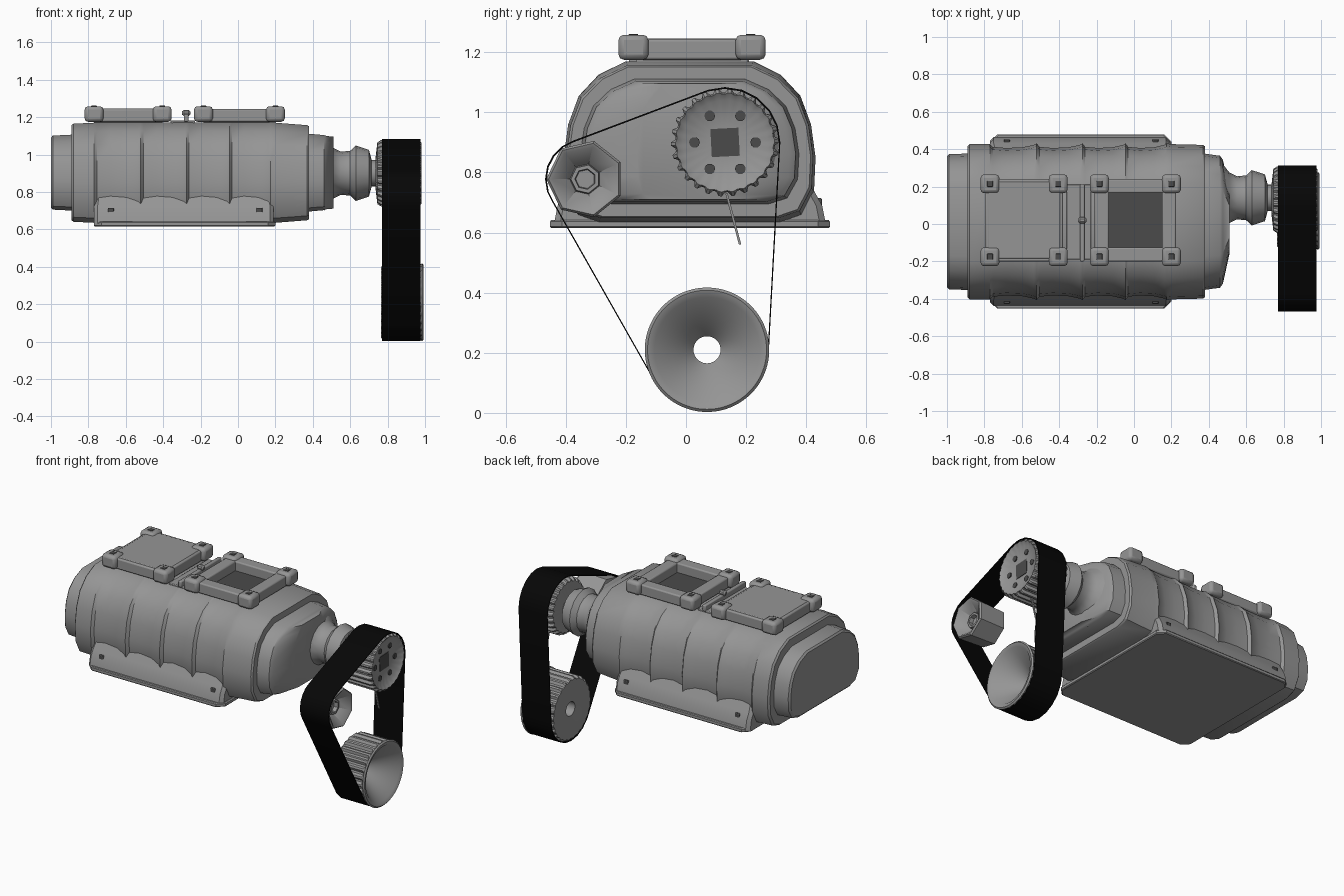
import bpy, bmesh, math
from mathutils import Vector, geometry

if "Cube" in bpy.data.objects:
    bpy.data.objects.remove(bpy.data.objects["Cube"])

def material(name, v):
    m = bpy.data.materials.new(name)
    m.diffuse_color = (v, v, v, 1)
    m.use_nodes = True
    m.node_tree.nodes["Principled BSDF"].inputs["Base Color"].default_value = m.diffuse_color
    return m

METAL = material("cast_grey", 0.30)
DARK = material("dark_grey", 0.07)
BLACK = material("belt_black", 0.002)

def finish(name, bm, mat, angle=35, bevel=0):
    bmesh.ops.recalc_face_normals(bm, faces=bm.faces)
    me = bpy.data.meshes.new(name)
    bm.to_mesh(me)
    bm.free()
    ob = bpy.data.objects.new(name, me)
    bpy.context.collection.objects.link(ob)
    me.materials.append(mat)
    if bevel:
        b = ob.modifiers.new("bevel", 'BEVEL')
        b.width, b.segments = bevel, 2
    bpy.ops.object.select_all(action='DESELECT')
    ob.select_set(True)
    bpy.context.view_layer.objects.active = ob
    bpy.ops.object.shade_smooth_by_angle(angle=math.radians(angle))
    return ob

def box(name, x, y, z, mat=METAL, bevel=0.008):
    bm = bmesh.new()
    bmesh.ops.create_cube(bm, size=1)
    for v in bm.verts:
        v.co = [a + (b - a) * (c + 0.5) for (a, b), c in zip((x, y, z), v.co)]
    return finish(name, bm, mat, 35, bevel)

def loft(name, rings, mat=METAL, angle=35, caps=True, closed=False):
    bm = bmesh.new()
    vs = [[bm.verts.new(p) for p in r] for r in rings]
    pairs = list(zip(vs, vs[1:])) + ([(vs[-1], vs[0])] if closed else [])
    for a, b in pairs:
        for i in range(len(a)):
            j = (i + 1) % len(a)
            bm.faces.new((a[i], a[j], b[j], b[i]))
    if caps and not closed:
        bm.faces.new(vs[0])
        bm.faces.new(vs[-1])
    return finish(name, bm, mat, angle)

def circle(x, c, r, n, turn=0):
    return [(x, c[0] + r * math.cos(turn + math.tau * i / n),
             c[1] + r * math.sin(turn + math.tau * i / n)) for i in range(n)]

def lathe(name, c, profile, n, mat=METAL, turn=0, closed=False, angle=35):
    return loft(name, [circle(x, c, r, n, turn) for x, r in profile], mat, angle, True, closed)

# Case cross-section, mirrored left to right
HALF = [(0.21, 1.17), (0.30, 1.125), (0.365, 1.055), (0.40, 0.96), (0.415, 0.85),
        (0.41, 0.74), (0.37, 0.66), (0.30, 0.635)]
SECTION = HALF + [(-y, z) for y, z in reversed(HALF)]

def section(x, sy, sz):
    return [(x, 0.012 + y * sy, 0.905 + (z - 0.905) * sz) for y, z in SECTION]

# Scalloped case between raised ribs, with rounded ends
rings = [section(-0.89, 0.97, 0.95), section(-0.88, 1, 0.98), section(-0.77, 1, 1)]
ribs = [-0.77, -0.52, -0.275, -0.045, 0.175]
for a, b in zip(ribs, ribs[1:]):
    for t, s in ((0.06, 0.965), (0.35, 0.95), (0.7, 0.96), (0.94, 0.99), (1, 1.01)):
        rings.append(section(a + (b - a) * t, s, 1))
rings += [section(0.20, 1, 1), section(0.37, 0.99, 0.95), section(0.38, 0.97, 0.93)]
loft("ribbed_case", rings, angle=30)
loft("rear_cover", [section(-1, 0.84, 0.70), section(-0.99, 0.87, 0.74), section(-0.88, 0.88, 0.76)])
loft("front_cover", [section(0.37, 0.88, 0.78), section(0.46, 0.85, 0.75),
                     section(0.475, 0.80, 0.73), section(0.51, 0.42, 0.72)])

# Base skirt and bolted flange
def plan(z, x0, x1, w, c):
    pts = [(x0 + c, -w), (x1 - c, -w), (x1, -w + c), (x1, w - c),
           (x1 - c, w), (x0 + c, w), (x0, w - c), (x0, -w + c)]
    return [(x, y + 0.013, z) for x, y in pts]
loft("base_skirt", [plan(0.63, -0.77, 0.19, 0.452, 0.02), plan(0.69, -0.77, 0.19, 0.44, 0.02),
                    plan(0.73, -0.77, 0.19, 0.418, 0.02), plan(0.80, -0.76, 0.18, 0.38, 0.02)])
loft("base_flange", [plan(0.615, -0.765, 0.195, 0.462, 0.04), plan(0.62, -0.77, 0.2, 0.466, 0.04),
                     plan(0.636, -0.77, 0.2, 0.466, 0.04), plan(0.641, -0.765, 0.195, 0.462, 0.04)])
for x in (-0.68, 0.115):
    for y in (-0.41, 0.436):
        box("flange_bolt", (x - 0.016, x + 0.016), (y - 0.016, y + 0.016), (0.68, 0.715), DARK, 0.004)

# Two intake frames on top: the first covered, the second open
def intake(x0, x1, is_open):
    y0, y1, e, w = -0.225, 0.265, 0.025, 0.075
    box("intake_neck", (x0 + .05, x1 - .05), (y0 + .06, y1 - .06), (1.15, 1.178), METAL, 0.004)
    for a, b in ((x0 + e, x0 + e + w), (x1 - e - w, x1 - e)):
        box("intake_side_bar", (a, b), (y0 + e, y1 - e), (1.175, 1.243))
    for a, b in ((y0 + e, y0 + e + w), (y1 - e - w, y1 - e)):
        box("intake_cross_bar", (x0 + e, x1 - e), (a, b), (1.175, 1.243))
    for cx in (x0 + 0.05, x1 - 0.05):
        for cy in (y0 + 0.05, y1 - 0.05):
            box("intake_corner", (cx - .05, cx + .05), (cy - .05, cy + .05), (1.175, 1.258), METAL, 0.018)
            box("corner_bolt", (cx - .016, cx + .016), (cy - .016, cy + .016), (1.25, 1.261), DARK, 0.003)
    if is_open:
        box("intake_floor", (x0 + .09, x1 - .09), (y0 + .09, y1 - .09), (1.175, 1.183), DARK, 0)
    else:
        box("intake_cover", (x0 + .04, x1 - .04), (y0 + .04, y1 - .04), (1.18, 1.246), METAL, 0.006)
intake(-0.82, -0.355, False)
intake(-0.235, 0.25, True)

# Linkage between the intakes
box("linkage_plate", (-0.36, -0.23), (-0.19, 0.21), (1.16, 1.182), METAL, 0.004)
box("linkage_rod", (-0.29, -0.265), (-0.2, 0.215), (1.175, 1.215), METAL, 0.006)
lathe("linkage_knob", (0.02, 1.222), [(-0.30, 0.008), (-0.29, 0.018), (-0.265, 0.018), (-0.255, 0.008)], 10)

# Drive snout
TOP, IDLER, LOW = (0.13, 0.90), (-0.335, 0.778), (0.07, 0.21)
lathe("drive_snout", (0.14, 0.90), [(0.46, 0.20), (0.51, 0.135), (0.55, 0.115), (0.60, 0.12),
      (0.63, 0.148), (0.70, 0.125), (0.715, 0.07), (0.79, 0.07)], 16)

# Toothed pulleys
def toothed(c, r, x, n, depth):
    return [(x, c[0] + (r - depth * (i // 2 % 2)) * math.cos(math.tau * i / (4 * n)),
             c[1] + (r - depth * (i // 2 % 2)) * math.sin(math.tau * i / (4 * n))) for i in range(4 * n)]
N = 26
loft("upper_pulley", [toothed(TOP, r, x, N, d) for x, r, d in (
    (0.735, 0.08, 0), (0.745, 0.165, 0.01), (0.765, 0.178, 0.014), (0.965, 0.180, 0.014),
    (0.98, 0.165, 0.004), (0.962, 0.14, 0), (0.95, 0.055, 0))])
lathe("upper_pulley_bore", TOP, [(0.945, 0.066), (0.953, 0.066)], 4, DARK, math.radians(48))
for i in range(6):
    a = math.tau * i / 6
    hole = (TOP[0] + 0.102 * math.cos(a), TOP[1] + 0.102 * math.sin(a))
    lathe("pulley_bolt_hole", hole, [(0.952, 0.018), (0.961, 0.018)], 10, DARK)
loft("lower_pulley", [toothed(LOW, r, x, N, d) for x, r, d in (
    (0.775, 0.045, 0), (0.765, 0.17, 0), (0.765, 0.19, 0.005), (0.78, 0.202, 0.014),
    (0.97, 0.202, 0.014), (0.985, 0.207, 0), (0.993, 0.198, 0), (0.985, 0.175, 0),
    (0.83, 0.045, 0))], closed=True)

# Idler: a seven-sided cup with a hub
lathe("idler_pulley", IDLER, [(0.775, 0.08), (0.785, 0.122), (0.96, 0.130), (0.97, 0.122),
      (0.965, 0.11), (0.90, 0.052), (0.925, 0.048), (0.925, 0.035), (0.90, 0.032)], 7, turn=0.45)

# Belt: taut outline around the three wheels
pts = [p[1:] for c, r in ((TOP, 0.184), (IDLER, 0.134), (LOW, 0.206)) for p in circle(0, c, r, 20)]
outline = [Vector(pts[i]) for i in geometry.convex_hull_2d(pts)]
mid = sum(outline, Vector((0, 0))) / len(outline)
def inset(p, d):
    return p + (mid - p).normalized() * d
loft("drive_belt", [[(x, *inset(p, d)) for p in outline] for x, d in
     ((0.77, 0), (0.975, 0), (0.975, 0.006), (0.77, 0.006))], BLACK, 40, closed=True)

# Tensioner pin below the upper pulley
loft("tensioner_pin", [[(0.88 + x, 0.135 + t * 0.045 + y, 0.73 - t * 0.17)
     for x, y in ((-.005, -.004), (.005, -.004), (.005, .004), (-.005, .004))] for t in (0, 1)])
